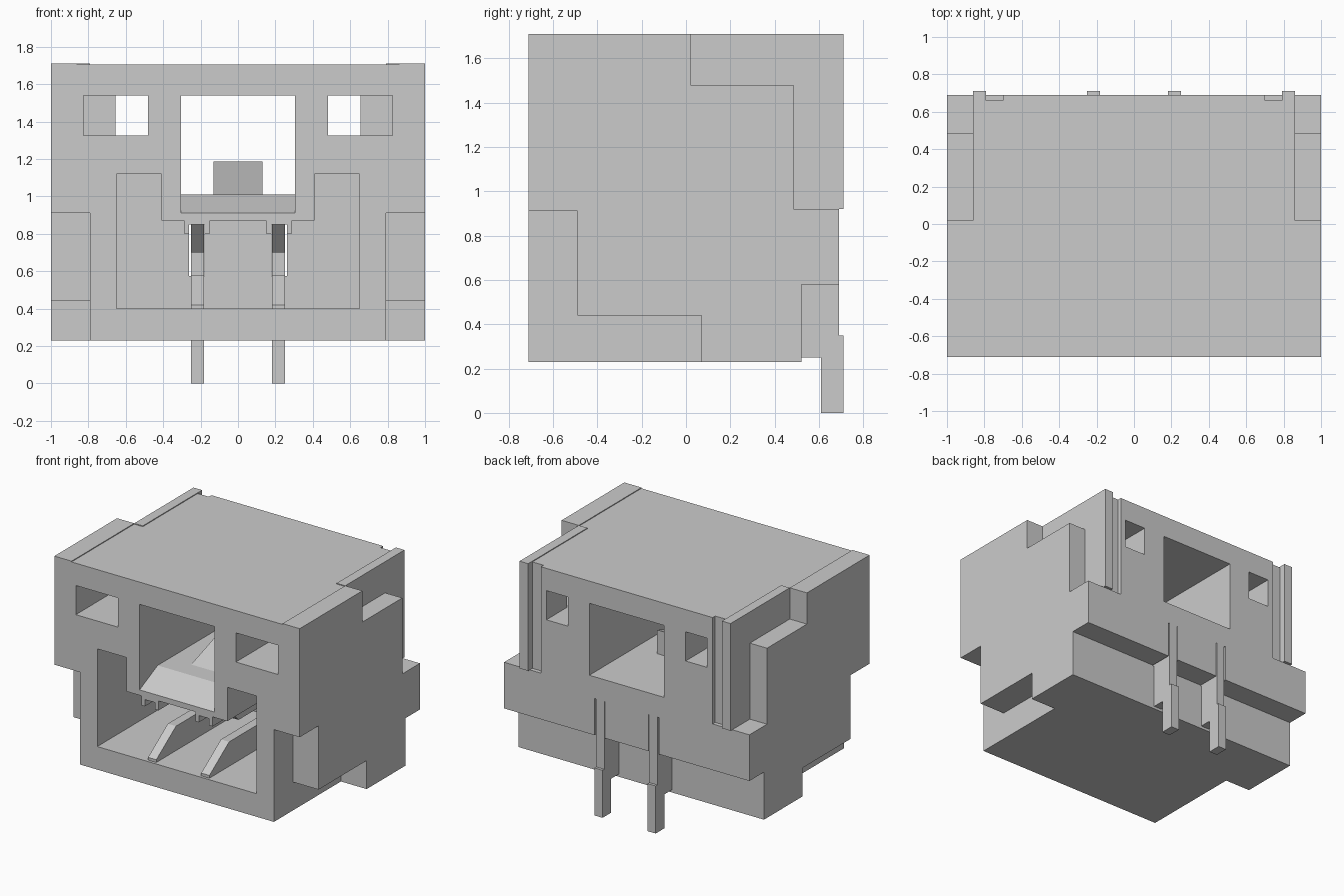
import bpy, bmesh
from mathutils import Vector

if "Cube" in bpy.data.objects:
    bpy.data.objects.remove(bpy.data.objects["Cube"])


def prism(name, pts, lo, hi, axis="X"):
    """Extrude a profile: (y, z) points along X, or (x, z) points along Y."""
    def place(p, t):
        return (t, p[0], p[1]) if axis == "X" else (p[0], t, p[1])
    bm = bmesh.new()
    face = bm.faces.new([bm.verts.new(place(p, lo)) for p in pts])
    ext = bmesh.ops.extrude_face_region(bm, geom=[face])
    moved = [v for v in ext["geom"] if isinstance(v, bmesh.types.BMVert)]
    bmesh.ops.translate(bm, verts=moved, vec=Vector(place((0, 0), hi - lo)))
    bmesh.ops.recalc_face_normals(bm, faces=bm.faces)
    me = bpy.data.meshes.new(name)
    bm.to_mesh(me)
    bm.free()
    ob = bpy.data.objects.new(name, me)
    bpy.context.collection.objects.link(ob)
    return ob


def box(name, x, y, z):
    return prism(name, [(y[0], z[0]), (y[1], z[0]), (y[1], z[1]), (y[0], z[1])], *x)


def cut(cutter):
    cutter.hide_render = True
    mod = housing.modifiers.new("cut", "BOOLEAN")
    mod.operation, mod.solver, mod.object = "DIFFERENCE", "EXACT", cutter
    bpy.context.view_layer.objects.active = housing
    bpy.ops.object.modifier_apply(modifier=mod.name)
    bpy.data.objects.remove(cutter)


def cut_both(make, x0, x1):
    cut(make(x0, x1))
    cut(make(-x1, -x0))


# Housing block
housing = box("housing", (-1, 1), (-.71, .71), (.23, 1.71))

# Sunken top and back panels, stepped back underside
cut(box("top_front", (-.86, .86), (-.8, .02), (1.704, 1.8)))
cut(box("top_back", (-.79, .79), (0, .8), (1.704, 1.8)))
cut(box("back_panel", (-.79, .79), (.69, .8), (.1, 1.8)))
cut(box("back_lower", (-1.1, 1.1), (.69, .8), (.1, .92)))
cut(box("back_step", (-1.1, 1.1), (.52, .8), (.1, .58)))

# Stepped recesses on the sides, and grooves beside the back ribs
upper = [(.02, 1.48), (.485, 1.48), (.485, .92), (.8, .92), (.8, 1.8), (.02, 1.8)]
lower = [(-.8, .1), (.07, .1), (.07, .44), (-.49, .44), (-.49, .91), (-.8, .91)]
cut_both(lambda a, b: prism("upper_recess", upper, a, b), .86, 1.1)
cut_both(lambda a, b: prism("lower_recess", lower, a, b), .79, 1.1)
cut_both(lambda a, b: box("groove", (a, b), (.66, .8), (.92, 1.8)), .70, .79)

# Main socket with slotted guide teeth above each contact
half = [(.65, .40), (.65, 1.12), (.41, 1.12), (.41, .87), (.29, .87), (.29, .80),
        (.262, .80), (.262, .85), (.178, .85), (.178, .80), (.15, .80), (.15, .87)]
cut(prism("socket", half + [(-x, z) for x, z in reversed(half)], -.8, .35, "Y"))
cut_both(lambda a, b: box("contact_slot", (a, b), (.3, .8), (.575, .85)), .178, .262)

# Latch window and side pockets
window = [(-.8, .91), (-.71, .91), (-.5, 1.01), (.8, 1.01), (.8, 1.54), (-.8, 1.54)]
cut(prism("window", window, -.305, .305))
cut_both(lambda a, b: box("pocket", (a, b), (-.8, .45), (1.325, 1.54)), .48, .825)
cut_both(lambda a, b: box("pocket_exit", (a, b), (.4, .8), (1.325, 1.54)), .48, .655)

# Latch ramp inside the window
prism("latch_ramp", [(-.36, 1.0), (-.36, 1.01), (.15, 1.185), (.15, 1.0)], -.13, .13)

# Forked contacts with solder tails
contact = [(-.69, .40), (-.69, .42), (-.46, .58), (.3, .58), (.3, .70), (-.35, .70),
           (-.5, .85), (.69, .85), (.69, .35), (.71, .35), (.71, 0), (.61, 0),
           (.61, .25), (.4, .25), (.4, .40)]
for side, x in (("left", -.25), ("right", .183)):
    prism("contact_" + side, contact, x, x + .067)
